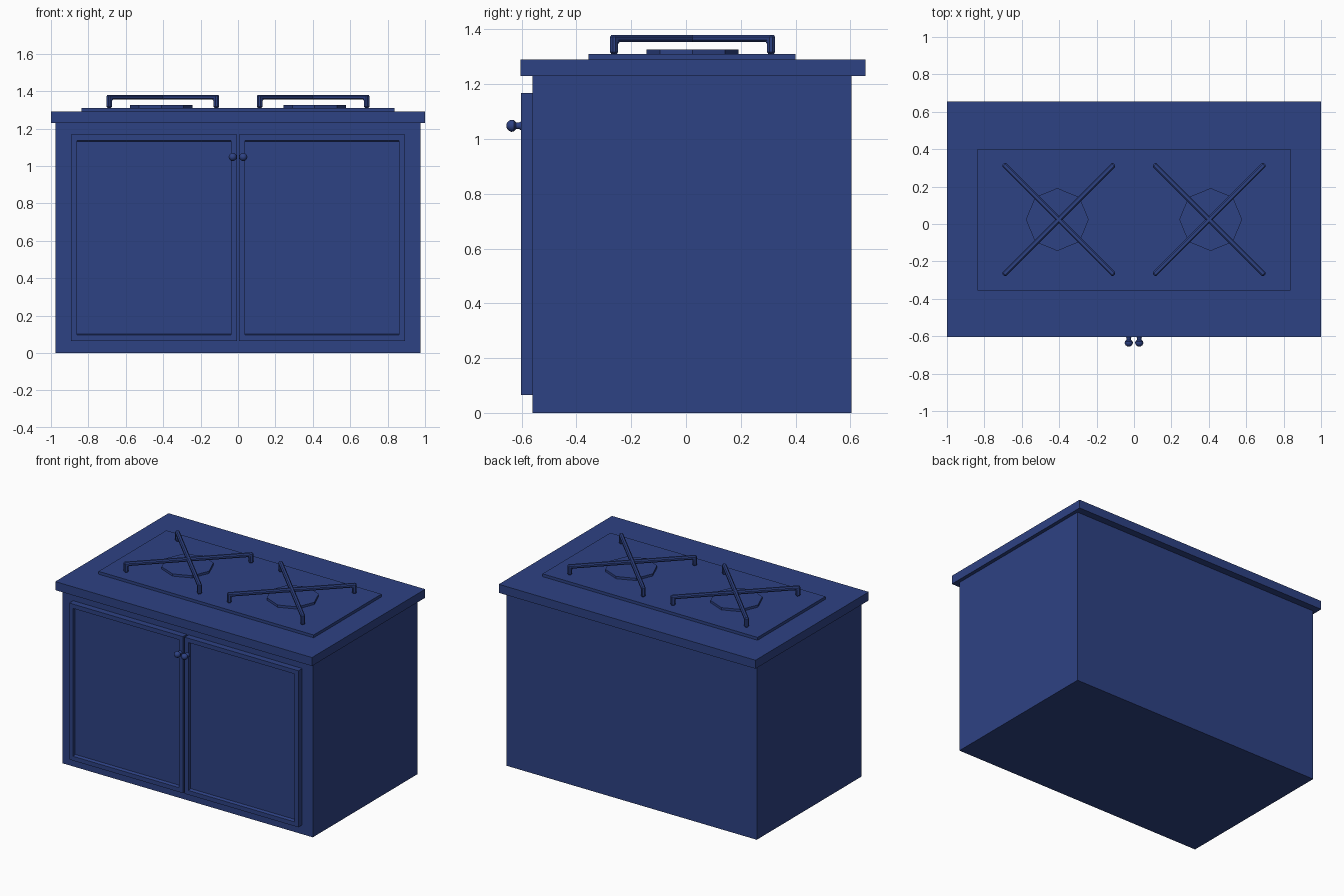
import bpy, bmesh, math
from mathutils import Matrix, Vector

if "Cube" in bpy.data.objects:
    bpy.data.objects.remove(bpy.data.objects["Cube"], do_unlink=True)

COLOUR = (0.027, 0.054, 0.23, 1)
blue = bpy.data.materials.new("navy_blue")
blue.use_nodes = True
blue.diffuse_color = COLOUR
blue.node_tree.nodes["Principled BSDF"].inputs["Base Color"].default_value = COLOUR


def finish(name, bm):
    bmesh.ops.recalc_face_normals(bm, faces=bm.faces)
    mesh = bpy.data.meshes.new(name)
    bm.to_mesh(mesh)
    bm.free()
    mesh.materials.append(blue)
    obj = bpy.data.objects.new(name, mesh)
    bpy.context.collection.objects.link(obj)
    return obj


def add_box(bm, low, high):
    low, high = Vector(low), Vector(high)
    size = Matrix.Diagonal((high - low).to_4d())
    size[3][3] = 1
    bmesh.ops.create_cube(bm, size=1, matrix=Matrix.Translation((low + high) / 2) @ size)


def box(name, low, high):
    bm = bmesh.new()
    add_box(bm, low, high)
    return finish(name, bm)


# Cabinet, worktop and hob plate
box("cabinet_body", (-0.975, -0.56, 0), (0.975, 0.605, 1.23))
box("worktop", (-1, -0.605, 1.23), (1, 0.655, 1.29))
box("hob_plate", (-0.838, -0.355, 1.29), (0.838, 0.4, 1.31))


def door(name, side):
    # Slab with a framed, recessed front panel
    bm = bmesh.new()
    x1, x2 = sorted((side * 0.0065, side * 0.8925))
    add_box(bm, (x1, -0.603, 0.065), (x2, -0.56, 1.167))
    front = min(bm.faces, key=lambda f: f.calc_center_median().y)
    bmesh.ops.inset_region(bm, faces=[front], thickness=0.043)
    bmesh.ops.inset_region(bm, faces=[front], thickness=0.002, depth=0)
    for v in front.verts:
        v.co.y += 0.02
        v.co.z += 0.005 if v.co.z < 0.6 else -0.005
    finish(name, bm)


def knob(name, x):
    # Turned knob: flared neck and rounded head, lathed along -y
    bm = bmesh.new()
    profile = [(0.016, 0), (0.012, 0.006), (0.012, 0.017), (0.021, 0.025),
               (0.022, 0.035), (0.017, 0.045), (0.008, 0.052)]
    sides = 12
    rings = []
    for r, d in profile:
        rings.append([bm.verts.new((x + r * math.cos(a), -0.603 - d, 1.048 + r * math.sin(a)))
                      for a in (math.tau * i / sides for i in range(sides))])
    for a, b in zip(rings, rings[1:]):
        for i in range(sides):
            j = (i + 1) % sides
            bm.faces.new((a[i], a[j], b[j], b[i]))
    bm.faces.new(rings[0])
    bm.faces.new(rings[-1])
    obj = finish(name, bm)
    bpy.ops.object.select_all(action="DESELECT")
    obj.select_set(True)
    bpy.context.view_layer.objects.active = obj
    bpy.ops.object.shade_smooth_by_angle(angle=math.radians(40))


def burner(name, x):
    # Low eight-sided disc
    bm = bmesh.new()
    bmesh.ops.create_cone(bm, cap_ends=True, segments=8, radius1=0.168, radius2=0.168, depth=0.016,
                          matrix=Matrix.Translation((x, 0.024, 1.318)))
    finish(name, bm)


def grate_bar(name, x, angle):
    # Bridge-shaped bar: a flat run with a foot at each end, edges chamfered
    bm = bmesh.new()
    half, foot, w = 0.419, 0.028, 0.014
    outline = [(-half, 1.31), (-half, 1.38), (half, 1.38), (half, 1.31),
               (half - foot, 1.31), (half - foot, 1.354), (foot - half, 1.354), (foot - half, 1.31)]
    face = bm.faces.new([bm.verts.new((u, -w, z)) for u, z in outline])
    moved = bmesh.ops.extrude_face_region(bm, geom=[face])["geom"]
    bmesh.ops.translate(bm, vec=(0, 2 * w, 0),
                        verts=[v for v in moved if isinstance(v, bmesh.types.BMVert)])
    bmesh.ops.transform(bm, verts=bm.verts, matrix=Matrix.Translation((x, 0.024, 0))
                        @ Matrix.Rotation(math.radians(angle), 4, "Z"))
    obj = finish(name, bm)
    bevel = obj.modifiers.new("chamfer", "BEVEL")
    bevel.width = 0.007
    bevel.segments = 1
    bevel.limit_method = "ANGLE"


# Mirrored pairs
for label, side in (("left", 1), ("right", -1)):
    door(label + "_door", side)
    knob(label + "_door_knob", side * 0.028)
    burner(label + "_burner", side * 0.41)
    for part, angle in (("a", 45), ("b", -45)):
        grate_bar(label + "_grate_bar_" + part, side * 0.402, angle)
